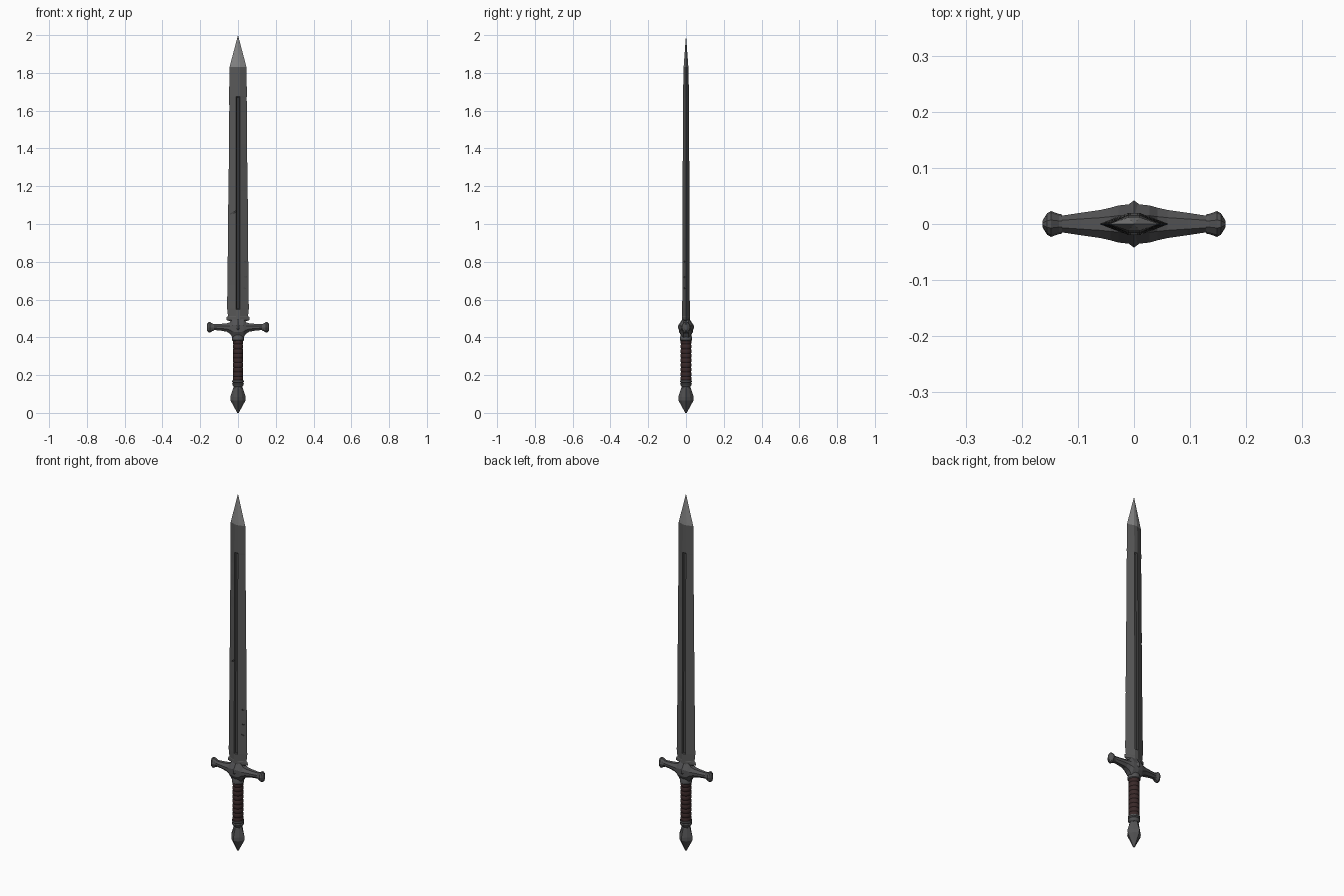
import bpy, bmesh, math, random
from mathutils import Vector

if "Cube" in bpy.data.objects:
    bpy.data.objects.remove(bpy.data.objects["Cube"])

random.seed(4)


def mat(name, col):
    m = bpy.data.materials.new(name)
    m.diffuse_color = (*col, 1)
    m.use_nodes = True
    m.node_tree.nodes["Principled BSDF"].inputs["Base Color"].default_value = m.diffuse_color
    return m


STEEL = mat("dark steel", (0.10, 0.10, 0.10))
BRIGHT = mat("bright steel", (0.24, 0.24, 0.24))
GUARD = mat("worn iron", (0.085, 0.085, 0.088))
LEATHER = mat("brown leather", (0.042, 0.022, 0.022))
GROOVE = mat("groove shadow steel", (0.06, 0.06, 0.06))


def loft(name, rings, mats):
    """Skin a list of equal-length point rings and cap both ends."""
    bm = bmesh.new()
    vs = [[bm.verts.new(p) for p in r] for r in rings]
    n = len(rings[0])
    for a, b in zip(vs, vs[1:]):
        for i in range(n):
            bm.faces.new((a[i], a[(i + 1) % n], b[(i + 1) % n], b[i]))
    bm.faces.new(vs[0][::-1])
    bm.faces.new(vs[-1])
    bmesh.ops.remove_doubles(bm, verts=bm.verts, dist=1e-5)
    bmesh.ops.recalc_face_normals(bm, faces=bm.faces)
    me = bpy.data.meshes.new(name)
    bm.to_mesh(me)
    bm.free()
    ob = bpy.data.objects.new(name, me)
    bpy.context.collection.objects.link(ob)
    for m in mats:
        me.materials.append(m)
    return ob


def lathe(name, profile, sides, material, turn=0.0, sx=1.0, sy=1.0):
    """Spin (radius, z) pairs around z."""
    ang = [turn + 2 * math.pi * i / sides for i in range(sides)]
    return loft(name, [[(r * sx * math.cos(a), r * sy * math.sin(a), z) for a in ang]
                       for r, z in profile], [material])


def smooth(ob, angle=35):
    bpy.ops.object.select_all(action='DESELECT')
    ob.select_set(True)
    bpy.context.view_layer.objects.active = ob
    bpy.ops.object.shade_smooth_by_angle(angle=math.radians(angle))


# Blade: diamond section with a sunken fuller, slightly worn edges
def blade_ring(z, w, t, depth, wear=0.0):
    l, r = (w - random.uniform(0, wear) for _ in "lr")
    g, h = min(0.010, w * 0.25), min(0.006, w * 0.15)
    ridge, floor = t, t - depth
    front = [(-g, -ridge), (-h, -floor), (h, -floor), (g, -ridge)]
    back = [(-x, -y) for x, y in front]
    return [(x, y, z) for x, y in [(-l, 0)] + front + [(r, 0)] + back]


rings = [blade_ring(0.46, 0.036, 0.020, 0), blade_ring(0.484, 0.038, 0.020, 0),
         blade_ring(0.492, 0.062, 0.020, 0), blade_ring(0.508, 0.060, 0.020, 0),
         blade_ring(0.512, 0.053, 0.020, 0), blade_ring(0.548, 0.057, 0.020, 0)]
for i in range(19):
    k = i / 18
    rings.append(blade_ring(0.552 + 1.118 * k, 0.058 - 0.011 * k,
                            0.020 - 0.004 * k, 0.007, 0.002))
rings += [blade_ring(1.675, 0.047, 0.016, 0), blade_ring(1.83, 0.045, 0.0125, 0),
          blade_ring(1.845, 0.041, 0.0115, 0), blade_ring(2.0, 0.0, 0.0, 0)]
blade = loft("blade", rings, [STEEL, BRIGHT, GROOVE])
for f in blade.data.polygons:
    c = f.center
    if c.z > 1.83:
        f.material_index = 1
    elif 0.55 < c.z < 1.672 and abs(c.x) < 0.009:
        f.material_index = 2

# Battle scars cut into the front of the blade
scars = []
for x, z, length, tilt in [(-0.036, 1.055, 0.055, -0.45), (0.040, 0.80, 0.016, 0.1),
                           (0.042, 0.72, 0.018, -0.2), (0.036, 0.66, 0.014, 0.3)]:
    bpy.ops.mesh.primitive_cube_add(size=1, location=(x, -0.012, z), rotation=(0, tilt, 0))
    s = bpy.context.object
    s.name = "scar_cutter"
    s.scale = (length, 0.016, 0.006)
    s.hide_render = True
    s.hide_set(True)
    s.display_type = 'WIRE'
    s.data.materials.append(GROOVE)
    b = blade.modifiers.new("scar", 'BOOLEAN')
    b.operation, b.object, b.solver = 'DIFFERENCE', s, 'EXACT'

# Crossguard: chamfered section lofted along x
def guard_ring(x, y, lo, hi):
    m, d = (lo + hi) / 2, (hi - lo) / 2
    oct_ = [(1, 0.35), (0.45, 1), (-0.45, 1), (-1, 0.35),
            (-1, -0.35), (-0.45, -1), (0.45, -1), (1, -0.35)]
    return [(x, y * a, m + d * b) for a, b in oct_]


half = [(0.0, 0.036, 0.392, 0.500), (0.028, 0.033, 0.398, 0.497),
        (0.042, 0.029, 0.418, 0.480), (0.060, 0.025, 0.430, 0.474),
        (0.095, 0.020, 0.436, 0.471), (0.134, 0.014, 0.439, 0.470)]
loft("crossguard", [guard_ring(-x, *r) for x, *r in half[:0:-1]]
     + [guard_ring(x, *r) for x, *r in half], [GUARD])

# Flared knobs at the guard ends
for side, label in ((-1, "left"), (1, "right")):
    prof = [(0.128, 0.017, 0.019), (0.134, 0.018, 0.020), (0.148, 0.023, 0.029),
            (0.155, 0.019, 0.029), (0.163, 0.006, 0.020)]
    knob = [[(side * x, ry * math.cos(a), 0.453 + rz * math.sin(a))
             for a in (2 * math.pi * i / 10 for i in range(10))] for x, ry, rz in prof]
    loft(label + "_guard_knob", knob, [GUARD])

# Pointed boss on the middle of the guard
lathe("guard_boss", [(0.010, 0.398), (0.042, 0.448), (0.042, 0.462), (0.008, 0.514)],
      4, GUARD, sx=1.35)

# Collars above and below the grip
smooth(lathe("upper_collar", [(0.027, 0.380), (0.032, 0.385), (0.032, 0.398), (0.028, 0.412)],
             16, GUARD))
smooth(lathe("lower_collar", [(0.022, 0.138), (0.029, 0.146), (0.031, 0.154), (0.027, 0.159),
                              (0.031, 0.164), (0.030, 0.172), (0.026, 0.176)], 16, GUARD))

# Leather grip with wrapped ridges
wraps = 9
step = (0.388 - 0.168) / wraps
grip = []
for i in range(wraps):
    z = 0.168 + i * step
    grip += [(0.0255, z), (0.0285, z + step * 0.25), (0.0285, z + step * 0.75)]
smooth(lathe("grip", grip + [(0.0255, 0.388)], 16, LEATHER, sx=0.97, sy=1.02), 50)

# Faceted pommel: square corners on the axes, bevels on the diagonals
pommel = []
for ra, rd, z in [(0.021, 0.021, 0.145), (0.026, 0.024, 0.130), (0.041, 0.031, 0.085),
                  (0.040, 0.034, 0.066), (0.004, 0.004, 0.0)]:
    pommel.append([((rd if i % 2 else ra) * math.cos(i * math.pi / 4),
                    (rd if i % 2 else ra) * math.sin(i * math.pi / 4), z) for i in range(8)])
loft("pommel", pommel, [GUARD])
